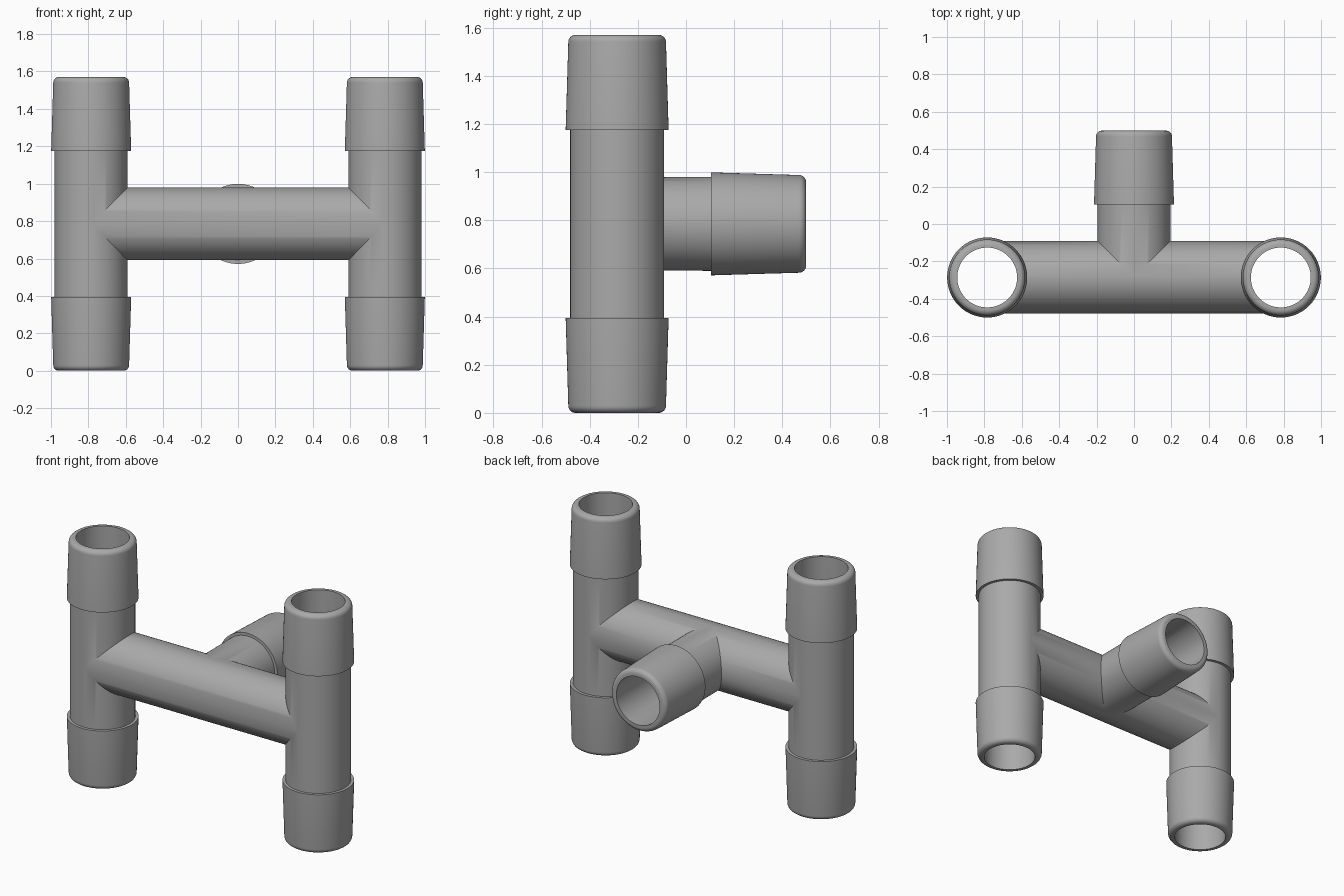
import bpy, bmesh, math
from mathutils import Matrix, Vector

cube = bpy.data.objects.get("Cube")
if cube:
    bpy.data.objects.remove(cube, do_unlink=True)

SEGMENTS = 80
ARM = 0.785            # axis to spigot mouth, also half the column spacing
AXIS_Y = -0.286
PIPE_R, BORE_R = 0.195, 0.16
LIP_R, MOUTH_R, ROUND = 0.214, 0.203, 0.03

grey = bpy.data.materials.new("plain grey")
grey.use_nodes = True
colour = (0.4, 0.4, 0.4, 1)
grey.diffuse_color = colour
grey.node_tree.nodes["Principled BSDF"].inputs["Base Color"].default_value = colour


def lathe(name, profile, origin, direction):
    """Closed solid of revolution; profile holds (radius, distance) pairs."""
    turn = Vector(direction).to_track_quat('Z', 'Y').to_matrix().to_4x4()
    place = Matrix.Translation(origin) @ turn
    bm = bmesh.new()
    rings = []
    for r, h in profile:
        angles = [2 * math.pi * (i + 0.5) / SEGMENTS for i in range(SEGMENTS)]
        rings.append([bm.verts.new(place @ Vector((r * math.cos(a), r * math.sin(a), h)))
                      for a in angles])
    for low, high in zip(rings, rings[1:]):
        for i in range(SEGMENTS):
            j = (i + 1) % SEGMENTS
            bm.faces.new((low[i], low[j], high[j], high[i]))
    bm.faces.new(rings[0][::-1])
    bm.faces.new(rings[-1])
    bmesh.ops.recalc_face_normals(bm, faces=bm.faces)
    mesh = bpy.data.meshes.new(name)
    bm.to_mesh(mesh)
    bm.free()
    mesh.materials.append(grey)
    obj = bpy.data.objects.new(name, mesh)
    bpy.context.collection.objects.link(obj)
    return obj


def combine(body, other, operation):
    """Boolean the second solid into the first and drop the second."""
    mod = body.modifiers.new(operation, 'BOOLEAN')
    mod.operation, mod.solver, mod.object = operation, 'EXACT', other
    graph = bpy.context.evaluated_depsgraph_get()
    result = bpy.data.meshes.new_from_object(body.evaluated_get(graph))
    body.modifiers.clear()
    body.data = result
    bpy.data.objects.remove(other, do_unlink=True)


# Spigot profile: tapered sleeve behind a small lip, with a rounded mouth
LIP = 0.39
spigot = [(PIPE_R, LIP), (LIP_R, LIP)]
for k in range(7):
    a = math.pi / 2 * k / 6
    spigot.append((MOUTH_R - ROUND + ROUND * math.cos(a), ARM - ROUND + ROUND * math.sin(a)))
mirrored = [(r, -h) for r, h in reversed(spigot)]

hub = Vector((0, AXIS_Y, ARM))
up, along, back = (0, 0, 1), (1, 0, 0), (0, 1, 0)

# Cross pipe and rear branch
fitting = lathe("pipe_fitting", [(PIPE_R - 0.001, -ARM), (PIPE_R - 0.001, ARM)], hub, along)
combine(fitting, lathe("rear_branch", [(PIPE_R - 0.002, 0)] + spigot, hub, back), 'UNION')

# Upright pipes with a spigot at each end
for side in (-1, 1):
    centre = hub + Vector((side * ARM, 0, 0))
    combine(fitting, lathe("upright_pipe", mirrored + spigot, centre, up), 'UNION')

# Hollow bores
bore = lathe("bore", [(BORE_R - 0.001, -ARM), (BORE_R - 0.001, ARM)], hub, along)
combine(bore, lathe("branch_bore", [(BORE_R - 0.002, 0), (BORE_R - 0.002, 1)], hub, back), 'UNION')
for side in (-1, 1):
    centre = hub + Vector((side * ARM, 0, 0))
    combine(bore, lathe("upright_bore", [(BORE_R, -1), (BORE_R, 1)], centre, up), 'UNION')
combine(fitting, bore, 'DIFFERENCE')

# Smooth round surfaces, crisp joints
bpy.ops.object.select_all(action='DESELECT')
fitting.select_set(True)
bpy.context.view_layer.objects.active = fitting
bpy.ops.object.shade_smooth_by_angle(angle=math.radians(30))
